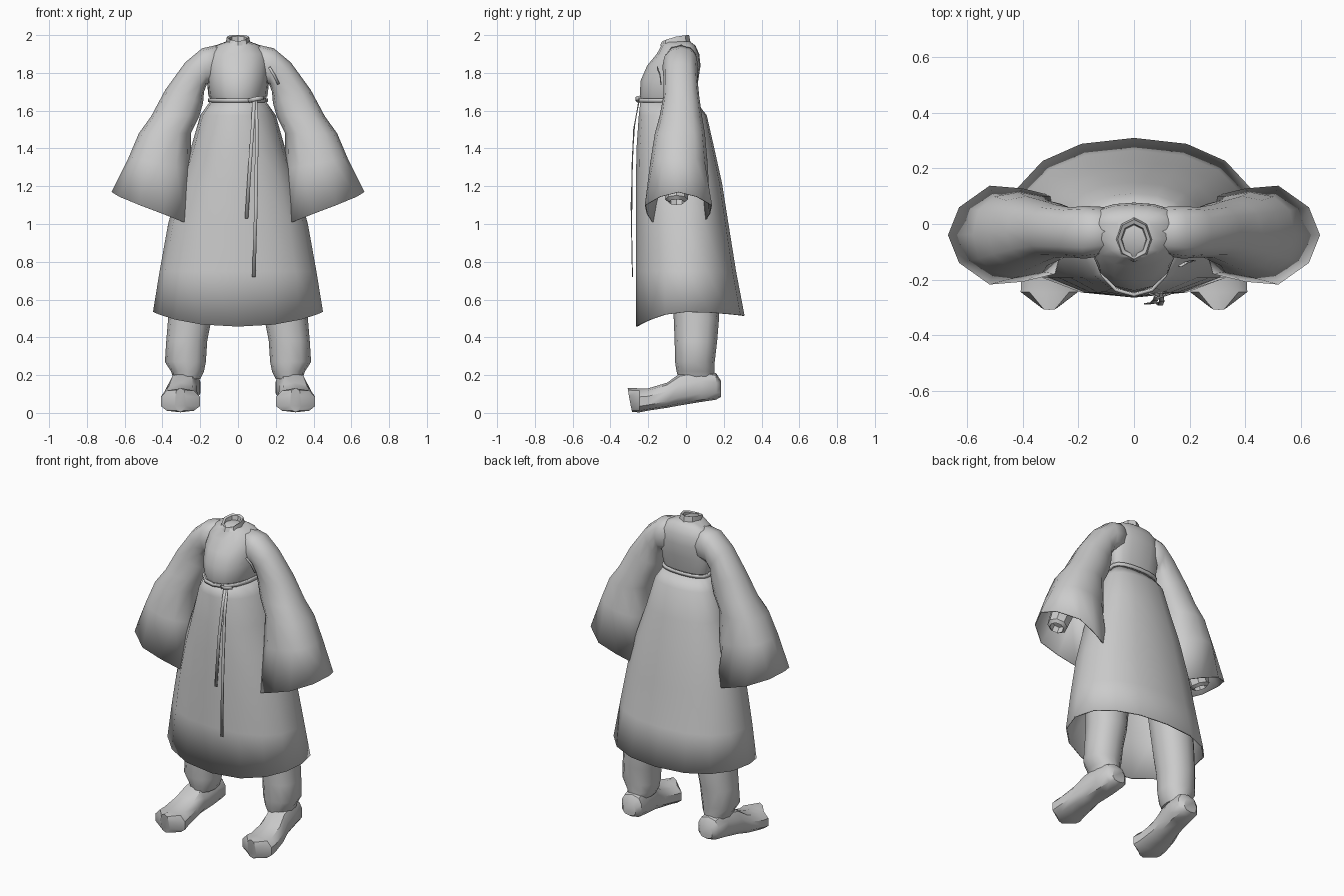
import bpy, bmesh, math

if "Cube" in bpy.data.objects:
    bpy.data.objects.remove(bpy.data.objects["Cube"])


def spow(v, p):
    return math.copysign(abs(v) ** p, v)


def oval(z, hw, yf, yb, n=16, xc=0.0, yc=0.0, p=0.9):
    """Horizontal ring with separate front and back depths."""
    out = []
    for i in range(n):
        a = 2 * math.pi * i / n
        s = spow(math.sin(a), p)
        y = yc + s * ((yb - yc) if s > 0 else (yc - yf))
        out.append((xc + hw * spow(math.cos(a), p), y, z))
    return out


def finish(name, bm, mirror=False, thick=0.0, angle=40):
    bmesh.ops.recalc_face_normals(bm, faces=bm.faces)
    me = bpy.data.meshes.new(name)
    bm.to_mesh(me)
    bm.free()
    ob = bpy.data.objects.new(name, me)
    bpy.context.collection.objects.link(ob)
    bpy.ops.object.select_all(action='DESELECT')
    ob.select_set(True)
    bpy.context.view_layer.objects.active = ob
    bpy.ops.object.shade_smooth_by_angle(angle=math.radians(angle))
    if thick:
        m = ob.modifiers.new("Thickness", 'SOLIDIFY')
        m.thickness = thick
        m.offset = -1
    if mirror:
        m = ob.modifiers.new("Mirror", 'MIRROR')
        m.use_mirror_merge = False
    return ob


def loft(name, rings, cap_start=False, cap_end=False, **kw):
    bm = bmesh.new()
    vs = [[bm.verts.new(c) for c in r] for r in rings]
    n = len(vs[0])
    for a, b in zip(vs, vs[1:]):
        for i in range(n):
            j = (i + 1) % n
            bm.faces.new((a[i], a[j], b[j], b[i]))
    if cap_start:
        bm.faces.new(vs[0])
    if cap_end:
        bm.faces.new(vs[-1])
    return finish(name, bm, **kw)


# Skirt, with a hem that dips at the front
skirt = [oval(*r) for r in [
    (1.66, .14, -.24, .045), (1.575, .20, -.25, .11), (1.4, .25, -.262, .15),
    (1.22, .31, -.265, .19), (1.0, .37, -.265, .225), (.75, .415, -.265, .265)]]
hem = []
for x, y, z in oval(.535, .45, -.265, .31):
    f = y / .265 if y < 0 else y / .31
    hem.append((x, y, z - (.078 if y < 0 else .02) * f * f))
loft("skirt", skirt + [hem], thick=.008)

# Bodice
loft("bodice", [oval(*r) for r in [
    (1.64, .135, -.235, .04), (1.68, .157, -.245, .05), (1.76, .165, -.24, .065),
    (1.84, .17, -.205, .077), (1.90, .165, -.155, .07),
    (1.945, .12, -.13, .05), (1.967, .06, -.125, .02)]], True, True)

# Waist sash
loft("sash", [oval(z, hw, f, b) for z, hw, f, b in [
    (1.645, .147, -.246, .052), (1.665, .147, -.25, .056)]], thick=.012)


# Collar: sloped stand-up band folding into the neck
def collar_ring(scale, z, drop):
    pts = oval(z, .062 * scale, -.055 - .075 * scale, -.055 + .075 * scale, 8, 0, -.055, 1)
    return [(x, y, zz - drop * max(0, (.02 - y) / .15) ** 2) for x, y, zz in pts]


loft("collar", [collar_ring(1.1, 1.945, 0), collar_ring(.95, 2.0, .035),
                collar_ring(.75, 1.995, .04), collar_ring(.6, 1.935, 0)], False, True)


# Wide sleeves: each ring spans an outer and an inner point
def sleeve_ring(ox, oz, ix, iz, yf, yb):
    out = []
    for i in range(12):
        a = 2 * math.pi * i / 12
        t = (1 - spow(math.cos(a), .9)) / 2
        y = (yf + yb) / 2 + (yb - yf) / 2 * spow(math.sin(a), .8)
        out.append((ox + (ix - ox) * t, y, oz + (iz - oz) * t))
    return out


half = [(.67, 0, 1.17), (.63, .10, 1.145), (.52, .178, 1.10), (.40, .168, 1.055),
        (.285, .14, 1.01), (.25, .065, 1.08), (.245, 0, 1.11)]
cuff = [(x, -.04 + d, z) for x, d, z in half] + [(x, -.04 - d, z) for x, d, z in half[5:0:-1]]
loft("sleeve", [sleeve_ring(*r) for r in [
    (.08, 1.955, .08, 1.75, -.11, .06), (.19, 1.93, .165, 1.74, -.125, .065),
    (.28, 1.855, .18, 1.70, -.12, .06), (.385, 1.71, .185, 1.64, -.12, .07),
    (.46, 1.57, .205, 1.57, -.14, .085), (.525, 1.48, .25, 1.48, -.165, .10),
    (.58, 1.35, .25, 1.29, -.19, .115)]] + [cuff], mirror=True, thick=.006)


# Inner arm tube with a recessed wrist opening
def arm_ring(cx, cz, r):
    dx, dz = .93, .36
    return [(cx + dx * r * math.cos(a), -.05 + r * math.sin(a), cz + dz * r * math.cos(a))
            for a in [k * math.pi / 4 for k in range(8)]]


loft("inner_arm", [arm_ring(.40, 1.48, .07), arm_ring(.50, 1.22, .068), arm_ring(.535, 1.13, .06),
                   arm_ring(.54, 1.115, .042), arm_ring(.525, 1.155, .038)],
     True, True, mirror=True)

# Trouser legs gathered at the ankle
loft("trouser_leg", [oval(z, (b - a) / 2, yf, yb, 12, (a + b) / 2, (yf + yb) / 2)
                     for z, a, b, yf, yb in [
    (.80, .10, .36, -.08, .17), (.50, .14, .37, -.065, .175), (.38, .163, .38, -.06, .165),
    (.27, .17, .387, -.058, .152), (.22, .18, .355, -.05, .15), (.18, .20, .34, -.04, .15)]],
     True, True, mirror=True)


# Boots with upturned toes, lofted from toe to heel
def boot_ring(y, xc, hw, z0, z1):
    zc, h = z0 + (z1 - z0) * .42, z1 - z0
    out = []
    for i in range(10):
        a = 2 * math.pi * i / 10 + math.pi / 2
        s = spow(math.sin(a), .8)
        out.append((xc + hw * spow(math.cos(a), .75), y - .012 * s * (y < -.28),
                    zc + s * h * (.58 if s > 0 else .42)))
    return out


loft("boot", [boot_ring(*r) for r in [
    (-.297, .305, .03, .004, .132), (-.245, .305, .107, .003, .13), (-.20, .308, .102, .012, .13),
    (-.10, .303, .09, .027, .16), (-.03, .293, .08, .04, .21), (.08, .277, .08, .058, .23),
    (.16, .27, .073, .07, .21), (.185, .27, .045, .085, .17)]], True, True, mirror=True)


# Hanging sash ribbons, knot loops and breast tie
def ribbon(name, path, w=.018):
    bm = bmesh.new()
    rows = []
    for k, (x, y, z) in enumerate(path):
        a, b = path[max(k - 1, 0)], path[min(k + 1, len(path) - 1)]
        tx, tz = b[0] - a[0], b[2] - a[2]
        L = math.hypot(tx, tz) or 1
        rows.append([bm.verts.new((x + s * w / 2 * tz / L, y, z - s * w / 2 * tx / L))
                     for s in (-1, 1)])
    for a, b in zip(rows, rows[1:]):
        bm.faces.new((a[0], a[1], b[1], b[0]))
    finish(name, bm, thick=.005)


ribbon("short_ribbon", [(.085, -.252, 1.655), (.078, -.275, 1.52), (.066, -.287, 1.35),
                        (.045, -.290, 1.03)])
ribbon("long_ribbon", [(.095, -.250, 1.655), (.10, -.280, 1.50), (.095, -.293, 1.1),
                       (.084, -.286, .72)])
ribbon("knot_loop", [(.055, -.252, 1.652), (.09, -.268, 1.662), (.135, -.252, 1.668)], .022)
ribbon("breast_tie", [(.165, -.15, 1.83), (.19, -.135, 1.79), (.215, -.13, 1.74)], .014)
